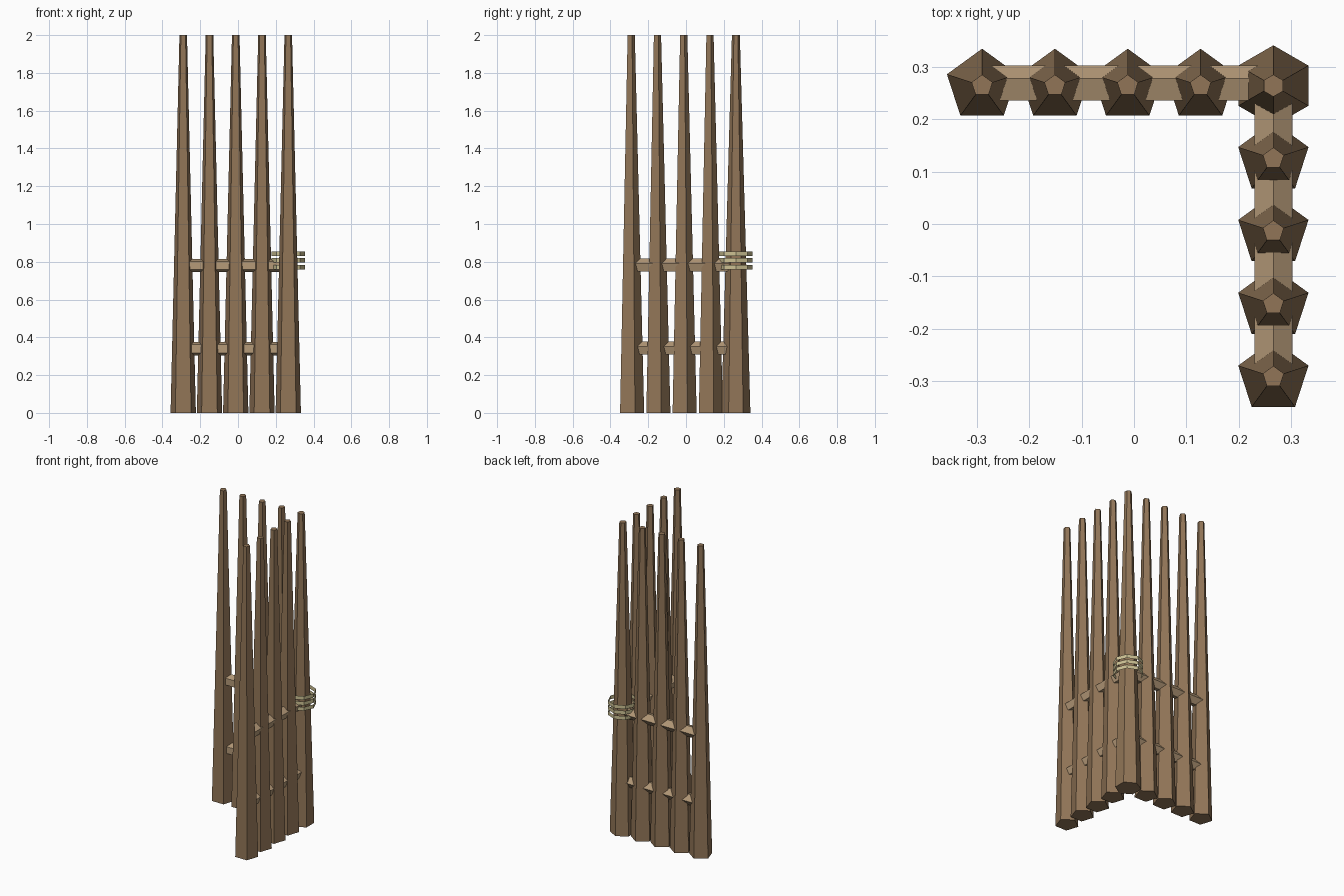
import bpy
import bmesh
from math import pi
from mathutils import Matrix, Vector

cube = bpy.data.objects.get("Cube")
if cube:
    bpy.data.objects.remove(cube)


def srgb(r, g, b):
    return tuple((c / 255 / 12.92) if c < 11 else ((c / 255 + 0.055) / 1.055) ** 2.4
                 for c in (r, g, b)) + (1.0,)


def material(name, colour):
    m = bpy.data.materials.new(name)
    m.use_nodes = True
    m.diffuse_color = colour
    bsdf = m.node_tree.nodes["Principled BSDF"]
    bsdf.inputs["Base Color"].default_value = colour
    bsdf.inputs["Roughness"].default_value = 0.9
    return m


BARK = material("bark_brown", srgb(145, 117, 87))
PALE_WOOD = material("pale_wood", srgb(182, 155, 121))
ROPE = material("rope_straw", srgb(205, 194, 148))


def prism(name, sides, r1, r2, depth, matrix, mat, caps=True):
    """Flat-shaded tapered prism whose first corner points along local +Y."""
    bm = bmesh.new()
    bmesh.ops.create_cone(bm, cap_ends=caps, segments=sides,
                          radius1=r1, radius2=r2, depth=depth)
    # Turn the prism so that one corner lies exactly on +Y
    corner = max(bm.verts, key=lambda v: v.co.y).co
    turn = Vector((corner.x, corner.y)).angle_signed(Vector((0, 1)))
    bm.transform(matrix @ Matrix.Rotation(-turn, 4, 'Z'))
    mesh = bpy.data.meshes.new(name)
    bm.to_mesh(mesh)
    bm.free()
    mesh.materials.append(mat)
    obj = bpy.data.objects.new(name, mesh)
    bpy.context.collection.objects.link(obj)
    return obj


CORNER = Vector((0.266, 0.264, 0))
STEP = 0.139
HEIGHT = 2.0

# Corner post, six sided
lift = Matrix.Translation((0, 0, HEIGHT / 2))
prism("corner_post", 6, 0.077, 0.021, HEIGHT,
      Matrix.Translation(CORNER) @ lift, BARK)

# Five-sided posts along both wings
for i in range(1, 5):
    for wing, way in (("back", Vector((-1, 0, 0))), ("side", Vector((0, -1, 0)))):
        place = Matrix.Translation(CORNER + way * STEP * i)
        prism(f"{wing}_post_{i}", 5, 0.0705, 0.021, HEIGHT, place @ lift, BARK)

# Five-sided rails threaded through the posts
LENGTH = STEP * 4
for level, z in (("lower", 0.34), ("upper", 0.78)):
    mid = CORNER + Vector((-LENGTH / 2, 0.002, z))
    prism(f"{level}_back_rail", 5, 0.037, 0.037, LENGTH,
          Matrix.Translation(mid) @ Matrix.Rotation(pi / 2, 4, 'Y'), PALE_WOOD)
    mid = CORNER + Vector((0, -LENGTH / 2, z))
    prism(f"{level}_side_rail", 5, 0.038, 0.038, LENGTH,
          Matrix.Translation(mid) @ Matrix.Rotation(pi / 2, 4, 'X'), PALE_WOOD)

# Thin rope bands around the corner post
for i in range(3):
    centre = CORNER + Vector((0, 0, 0.772 + 0.035 * i))
    prism(f"rope_band_{i + 1}", 8, 0.0885, 0.0885, 0.024,
          Matrix.Translation(centre), ROPE, caps=False)
